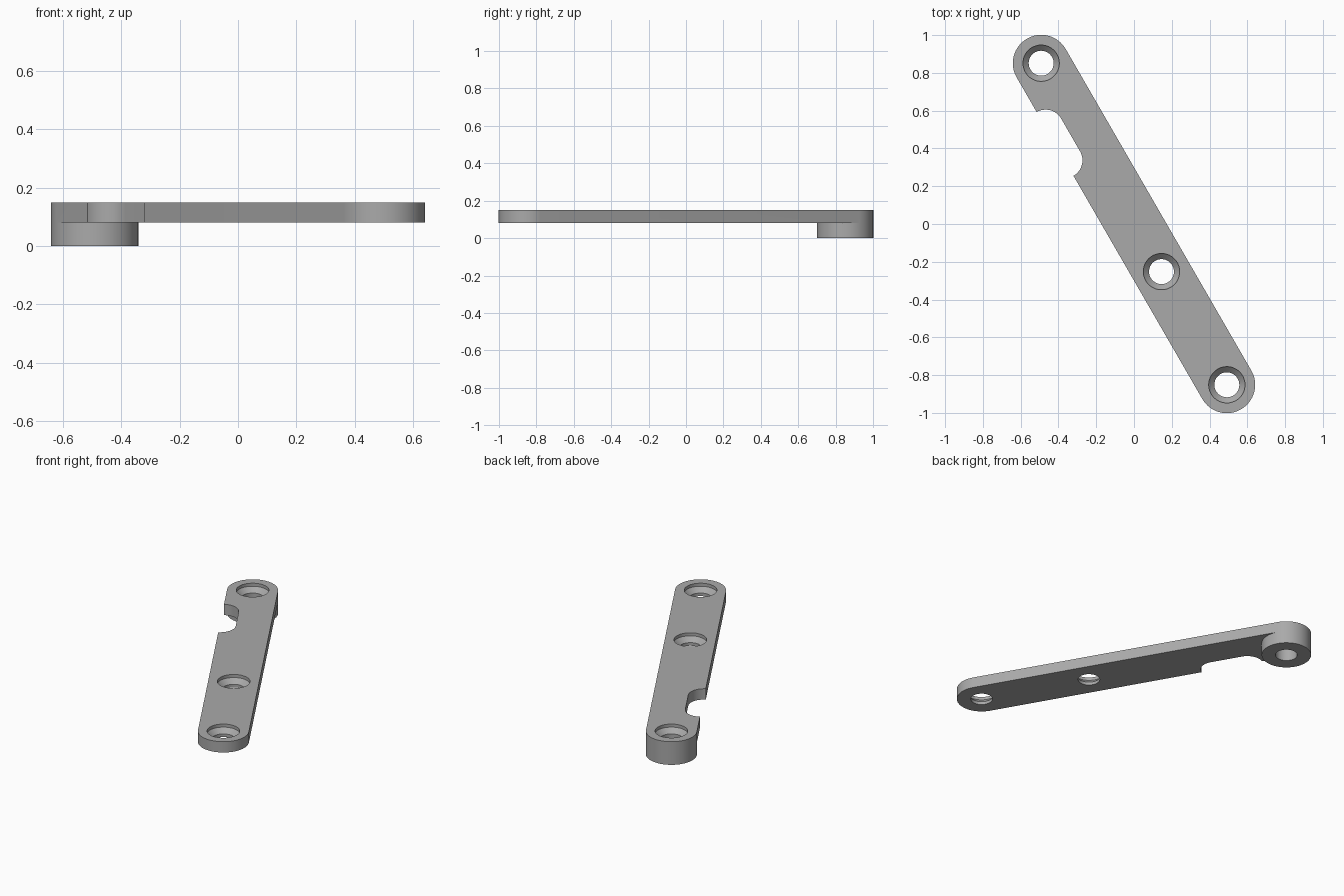
import bpy, bmesh
from math import cos, sin, pi, radians
from mathutils import Matrix

if "Cube" in bpy.data.objects:
    bpy.data.objects.remove(bpy.data.objects["Cube"], do_unlink=True)

LENGTH, R = 1.966, 0.15           # hole-to-hole length and end radius
UNDER, TOP = 0.08, 0.15           # plate underside and top
HOLES = (0, 1.274, LENGTH)        # distances along the bar
HOLE_R, SINK_R = 0.066, 0.096
# local frame: bar runs along +x from the boss, then turned and centred
PLACE = Matrix.Rotation(radians(-60), 4, "Z") @ Matrix.Translation((-LENGTH / 2, 0, 0))

grey = bpy.data.materials.new("grey_metal")
grey.use_nodes = True
colour = (0.4, 0.4, 0.4, 1)
grey.diffuse_color = colour
grey.node_tree.nodes["Principled BSDF"].inputs["Base Color"].default_value = colour


def arc(cx, cy, r, start, end, steps):
    angles = [radians(start + (end - start) * i / steps) for i in range(steps + 1)]
    return [(cx + r * cos(a), cy + r * sin(a)) for a in angles]


def make_object(name, bm):
    bmesh.ops.recalc_face_normals(bm, faces=bm.faces)
    bm.transform(PLACE)
    mesh = bpy.data.meshes.new(name)
    bm.to_mesh(mesh)
    bm.free()
    mesh.materials.append(grey)
    obj = bpy.data.objects.new(name, mesh)
    bpy.context.collection.objects.link(obj)
    return obj


def prism(name, outline, z0, z1):
    bm = bmesh.new()
    base = bm.faces.new([bm.verts.new((x, y, z0)) for x, y in outline])
    top = bmesh.ops.extrude_face_region(bm, geom=[base])["geom"]
    bmesh.ops.translate(bm, vec=(0, 0, z1 - z0),
                        verts=[v for v in top if isinstance(v, bmesh.types.BMVert)])
    if base.is_valid and len(bm.faces) < len(outline) + 2:
        bm.faces.new([v for v in base.verts])
    return make_object(name, bm)


def lathe(name, cx, profile, n=64):
    bm = bmesh.new()
    rings = [[bm.verts.new((x, y, z)) for x, y in arc(cx, 0, r, 0, 360, n)[:n]]
             for r, z in profile]
    for a, b in zip(rings, rings[1:]):
        for i in range(n):
            j = (i + 1) % n
            bm.faces.new((a[i], a[j], b[j], b[i]))
    bm.faces.new(rings[0])
    bm.faces.new(rings[-1])
    return make_object(name, bm)


def boolean(target, tool, operation):
    tool.hide_render = True
    mod = target.modifiers.new(operation.lower(), "BOOLEAN")
    mod.operation, mod.object, mod.solver = operation, tool, "EXACT"
    bpy.context.view_layer.objects.active = target
    bpy.ops.object.modifier_apply(modifier=mod.name)
    bpy.data.objects.remove(tool, do_unlink=True)


# flat bar with rounded ends and a round-cornered notch in one edge
notch_r = 0.095
outline = (arc(0, 0, R, 90, 270, 32)
           + arc(0.307, -R, notch_r, 180, 90, 16)
           + arc(0.507, -R, notch_r, 90, 0, 16)
           + arc(LENGTH, 0, R, -90, 90, 32))
bar = prism("mounting_bar", outline, UNDER, TOP)

# round spacer boss under one end
boss = prism("spacer_boss", arc(0, 0, R, 90, 450, 64)[:-1], 0, UNDER)
boolean(bar, boss, "UNION")

# countersunk screw holes
for x in HOLES:
    cutter = lathe("hole_cutter", x, [(HOLE_R, -0.1), (HOLE_R, 0.1),
                                      (SINK_R, 0.13), (SINK_R, 0.25)])
    boolean(bar, cutter, "DIFFERENCE")

bpy.ops.object.select_all(action="DESELECT")
bar.select_set(True)
bpy.context.view_layer.objects.active = bar
bpy.ops.object.shade_smooth_by_angle(angle=radians(30))
